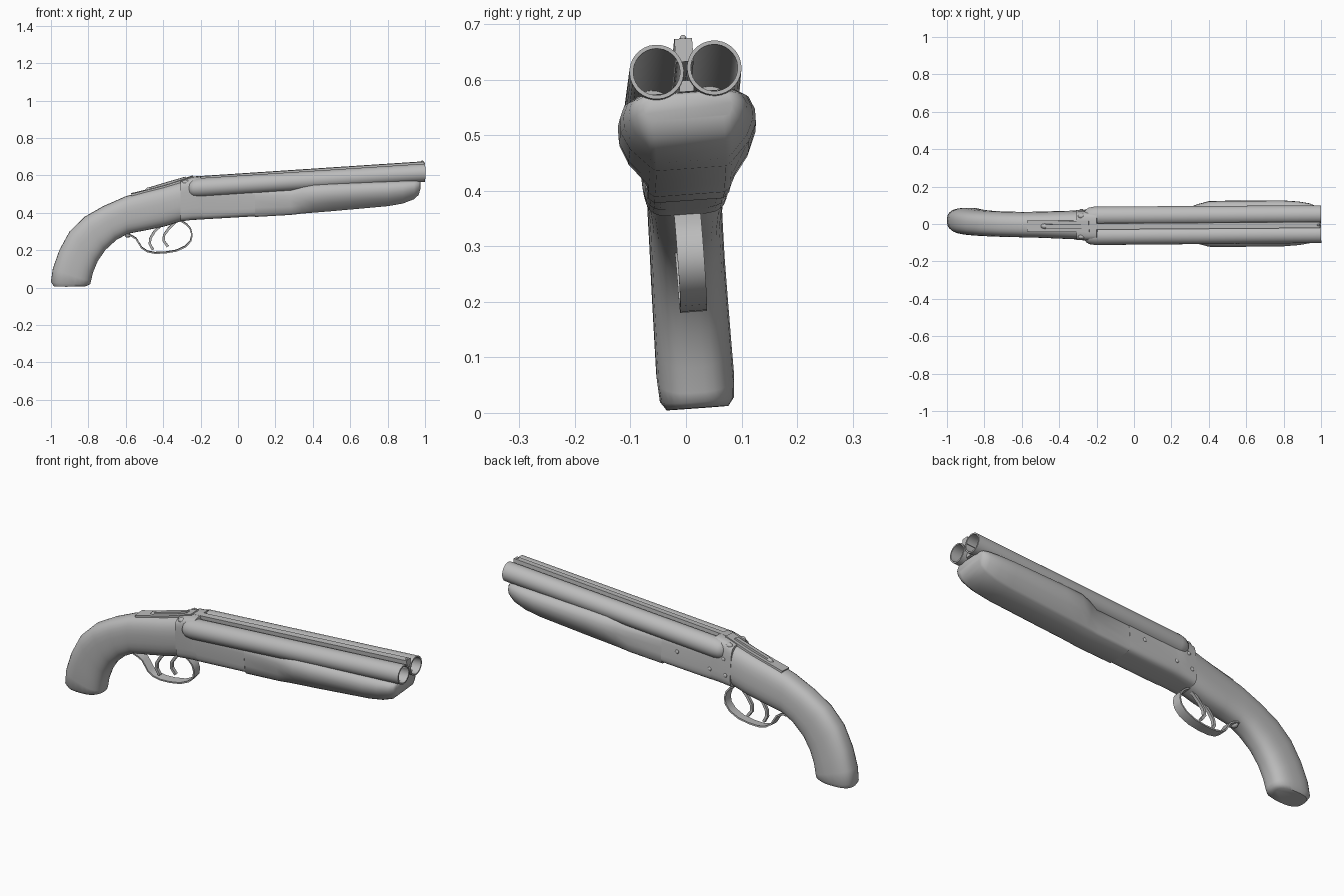
import bpy, bmesh
from math import sin, cos, tau, copysign
from mathutils import Vector, Matrix

cube = bpy.data.objects.get("Cube")
if cube:
    bpy.data.objects.remove(cube)

grey = bpy.data.materials.new("plain grey")
grey.use_nodes = True
COLOUR = (0.5, 0.5, 0.5, 1)
grey.diffuse_color = COLOUR
grey.node_tree.nodes["Principled BSDF"].inputs["Base Color"].default_value = COLOUR

# The whole model leans with a slight roll and yaw
PIVOT = Vector((0, 0, 0.44))
LEAN = (Matrix.Translation(PIVOT) @ Matrix.Rotation(0.012, 4, 'Z')
        @ Matrix.Rotation(0.073, 4, 'X') @ Matrix.Translation(-PIVOT))


def finish(name, bm, angle=0.6):
    bmesh.ops.recalc_face_normals(bm, faces=bm.faces)
    mesh = bpy.data.meshes.new(name)
    bm.to_mesh(mesh)
    bm.free()
    mesh.transform(LEAN)
    mesh.materials.append(grey)
    obj = bpy.data.objects.new(name, mesh)
    bpy.context.collection.objects.link(obj)
    bpy.ops.object.select_all(action='DESELECT')
    obj.select_set(True)
    bpy.context.view_layer.objects.active = obj
    bpy.ops.object.shade_smooth_by_angle(angle=angle)
    return obj


def skin(name, rings, angle=0.6):
    """Closed tube through rings of equal length, capped at both ends."""
    bm = bmesh.new()
    loops = [[bm.verts.new(p) for p in ring] for ring in rings]
    n = len(loops[0])
    for a, b in zip(loops, loops[1:]):
        for i in range(n):
            j = (i + 1) % n
            bm.faces.new((a[i], a[j], b[j], b[i]))
    bm.faces.new(loops[0])
    bm.faces.new(loops[-1])
    return finish(name, bm, angle)


def oval(top, bottom, w, power, n=28):
    """Superellipse section between a top and a bottom point (x, z)."""
    t, b = Vector((top[0], 0, top[1])), Vector((bottom[0], 0, bottom[1]))
    mid, axis, side = (t + b) / 2, (t - b) / 2, Vector((0, w, 0))
    def bend(v):
        return copysign(abs(v) ** (2 / power), v)
    return [mid + axis * bend(sin(tau * (i + .5) / n)) + side * bend(cos(tau * (i + .5) / n))
            for i in range(n)]


def ribbon(name, path, half_width, thick, y=0):
    """Flat strip following a path of (x, z) points."""
    pts = [Vector((x, y, z)) for x, z in path]
    rings = []
    for i, p in enumerate(pts):
        d = (pts[min(i + 1, len(pts) - 1)] - pts[max(i - 1, 0)]).normalized()
        up = Vector((-d.z, 0, d.x)) * thick / 2
        side = Vector((0, half_width, 0))
        rings.append([p + up + side, p + up - side, p - up - side, p - up + side])
    return skin(name, rings)


def ball(name, centre, size):
    bm = bmesh.new()
    bmesh.ops.create_uvsphere(bm, u_segments=16, v_segments=10, radius=1,
                              matrix=Matrix.Translation(centre) @ Matrix.Diagonal((*size, 1)))
    return finish(name, bm, 1)


def bore_z(x):
    return 0.618 - 0.066 * (1 - x)


# Curved stock
stock = [((-.305, .568), (-.305, .355), .076), ((-.40, .540), (-.39, .328), .073),
         ((-.50, .515), (-.50, .305), .069), ((-.60, .488), (-.59, .288), .067),
         ((-.72, .435), (-.65, .255), .067), ((-.82, .378), (-.71, .20), .067),
         ((-.90, .30), (-.75, .14), .068), ((-.955, .20), (-.775, .08), .069),
         ((-.99, .10), (-.785, .035), .07), ((-1.0, .03), (-.79, .018), .067),
         ((-.985, .007), (-.81, .008), .056)]
skin("stock", [oval(t, b, w, 2.7) for t, b, w in stock], 0.9)

# Receiver with raised breech
receiver = [(-.308, .356, .571, .077), (-.25, .363, .591, .079), (-.2, .366, .596, .079),
            (-.185, .367, .54, .078), (.09, .383, .54, .078)]
skin("receiver", [oval((x, t), (x, b), w, 5) for x, b, t, w in receiver])

# Fore-end, flaring out beneath the barrels
fore = [(.09, .382, .54, .077), (.28, .393, .535, .082), (.34, .40, .55, .105),
        (.40, .405, .558, .121), (.5, .413, .563, .123), (.8, .44, .573, .122),
        (.88, .454, .576, .116), (.94, .477, .578, .106), (.965, .50, .577, .096),
        (.974, .53, .572, .08)]
rings = []
for x, b, t, w in fore:
    n = min(.074, .95 * w)
    half = [(.85 * n, 0), (n, .06), (.3 * n + .7 * w, .32), (w, .55), (w, .74),
            (.92 * w, .91), (.75 * w, 1)]
    outline = half + [(-y, k) for y, k in reversed(half)]
    rings.append([(x, y, b + k * (t - b)) for y, k in outline])
skin("fore_end", rings, 0.9)

# Twin hollow barrels with rounded breech ends
barrel = [(-.266, .02), (-.258, .035), (-.24, .046), (-.21, .051), (1, .049),
          (1, .042), (-.15, .042)]
for side, label in ((1, "left"), (-1, "right")):
    skin(label + "_barrel",
         [[(x, side * .052 + r * cos(tau * i / 32), bore_z(x) + r * sin(tau * i / 32))
           for i in range(32)] for x, r in barrel])
    ball(label + "_breech_nub", (-.28, side * .055, .567), (.02, .014, .014))

# Sighting rib, lower rib and front bead
ribbon("top_rib", [(x, bore_z(x) + .036) for x in (-.24, .995)], .016, .042)
ribbon("lower_rib", [(x, bore_z(x) - .028) for x in (-.24, .98)], .013, .02)
ball("bead", (.985, 0, bore_z(.985) + .058), (.006, .006, .006))

# Trigger guard and two triggers
ribbon("trigger_guard", [(-.60, .287), (-.57, .277), (-.545, .262), (-.515, .213), (-.485, .193),
                         (-.445, .185), (-.39, .187), (-.33, .197), (-.28, .22), (-.253, .25),
                         (-.246, .282), (-.255, .315), (-.275, .338), (-.31, .36)], .024, .008)
ball("guard_screw", (-.59, 0, .28), (.015, .02, .014))
ribbon("rear_trigger", [(-.41, .335), (-.447, .30), (-.468, .265), (-.472, .235), (-.455, .203)],
       .008, .013, -.01)
ribbon("front_trigger", [(-.33, .355), (-.37, .315), (-.395, .28), (-.398, .25), (-.375, .218)],
       .008, .013, .01)

# Top strap, opening lever and its knob
ribbon("top_strap", [(-.57, .497), (-.45, .527), (-.38, .546), (-.3, .572), (-.24, .593)], .03, .012)
ribbon("lever", [(-.47, .53), (-.38, .557), (-.28, .586)], .011, .014)
ball("lever_knob", (-.475, 0, .512), (.025, .017, .025))

# Pins on the left of the receiver
for i, (x, z) in enumerate([(0, .47), (-.19, .43), (-.28, .42), (-.265, .5)]):
    ball(f"pin_{i + 1}", (x, .078, z), (.01, .005, .01))
